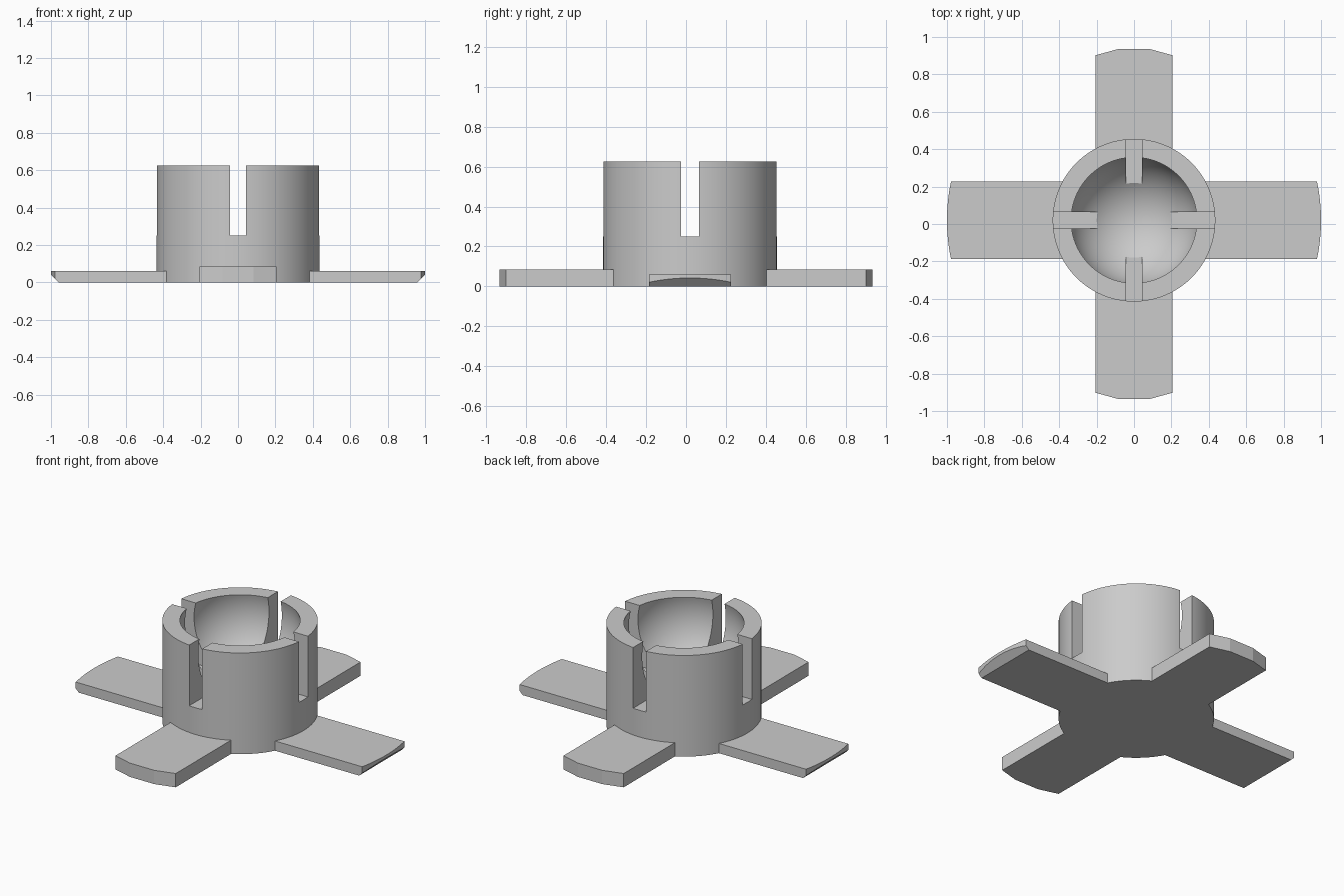
import bpy, bmesh, math
from mathutils import Vector

cube = bpy.data.objects.get("Cube")
if cube:
    bpy.data.objects.remove(cube)

CY = 0.02            # y of the socket axis
R_OUT, HEIGHT = 0.435, 0.625
BALL_R, BALL_Z = 0.348, 0.535
SLOT_W, SLOT_Z = 0.088, 0.25

grey = bpy.data.materials.new("plain grey")
grey.use_nodes = True
colour = (0.6, 0.6, 0.6, 1)
grey.diffuse_color = colour
grey.node_tree.nodes["Principled BSDF"].inputs["Base Color"].default_value = colour


def make_object(name, bm):
    bmesh.ops.recalc_face_normals(bm, faces=bm.faces)
    mesh = bpy.data.meshes.new(name)
    bm.to_mesh(mesh)
    bm.free()
    mesh.materials.append(grey)
    obj = bpy.data.objects.new(name, mesh)
    bpy.context.collection.objects.link(obj)
    return obj


def activate(obj):
    bpy.ops.object.select_all(action='DESELECT')
    obj.select_set(True)
    bpy.context.view_layer.objects.active = obj


def revolve(name, profile, steps=96):
    bm = bmesh.new()
    verts = [bm.verts.new((r, 0, z)) for r, z in profile]
    edges = [bm.edges.new(pair) for pair in zip(verts, verts[1:])]
    bmesh.ops.spin(bm, geom=verts + edges, cent=(0, 0, 0), axis=(0, 0, 1),
                   angle=math.tau, steps=steps, use_duplicate=False)
    bmesh.ops.remove_doubles(bm, verts=bm.verts, dist=1e-5)
    return make_object(name, bm)


def prism(name, outline, thickness):
    bm = bmesh.new()
    face = bm.faces.new([bm.verts.new((x, y, 0)) for x, y in outline])
    top = bmesh.ops.extrude_face_region(bm, geom=[face])["geom"]
    bmesh.ops.translate(bm, vec=(0, 0, thickness),
                        verts=[g for g in top if isinstance(g, bmesh.types.BMVert)])
    return name, bm


# Socket: cylinder with a spherical cavity open at the top
top_angle = math.asin((HEIGHT - BALL_Z) / BALL_R)
profile = [(0, 0), (R_OUT, 0), (R_OUT, HEIGHT)]
for i in range(33):
    a = top_angle + (-math.pi / 2 - top_angle) * i / 32
    profile.append((max(0, BALL_R * math.cos(a)), BALL_Z + BALL_R * math.sin(a)))
socket = revolve("socket", profile)
socket.location.y = CY

# Crossed slots through the socket wall
for axis in range(2):
    bm = bmesh.new()
    bmesh.ops.create_cube(bm, size=1)
    size = Vector((2, SLOT_W, 1)) if axis == 0 else Vector((SLOT_W, 2, 1))
    bmesh.ops.scale(bm, vec=size, verts=bm.verts)
    bmesh.ops.translate(bm, vec=(0, CY, SLOT_Z + 0.5), verts=bm.verts)
    cutter = make_object("slot_cutter", bm)
    cutter.hide_render = True
    activate(socket)
    mod = socket.modifiers.new("slot", 'BOOLEAN')
    mod.operation = 'DIFFERENCE'
    mod.solver = 'EXACT'
    mod.object = cutter
    bpy.ops.object.modifier_apply(modifier=mod.name)
    bpy.data.objects.remove(cutter)
activate(socket)
bpy.ops.object.shade_smooth_by_angle(angle=math.radians(30))

# Side arms: thin, rounded tips with a chamfer underneath
HALF = 0.206
tip = [(math.sqrt(1 - y * y), y) for y in (HALF * (i / 8 - 1) for i in range(17))]
for name, turn in (("left_arm", 0), ("right_arm", math.pi)):
    name, bm = prism(name, [(0.36, HALF), (0.36, -HALF)] + tip, 0.06)
    bmesh.ops.bisect_plane(bm, geom=bm.verts[:] + bm.edges[:] + bm.faces[:],
                           plane_co=(0.958, 0, 0), plane_no=(1, 0, -1), clear_outer=True)
    bmesh.ops.holes_fill(bm, edges=[e for e in bm.edges if e.is_boundary])
    arm = make_object(name, bm)
    arm.location.y = CY
    arm.rotation_euler.z = turn

# Front and back arms: thicker, with faceted tips
for name, side in (("back_arm", 1), ("front_arm", -1)):
    start = CY + side * 0.36
    outline = [(-HALF, start), (HALF, start), (HALF, side * 0.902),
               (0.083, side * 0.936), (-0.083, side * 0.936), (-HALF, side * 0.902)]
    make_object(*prism(name, outline, 0.085))
